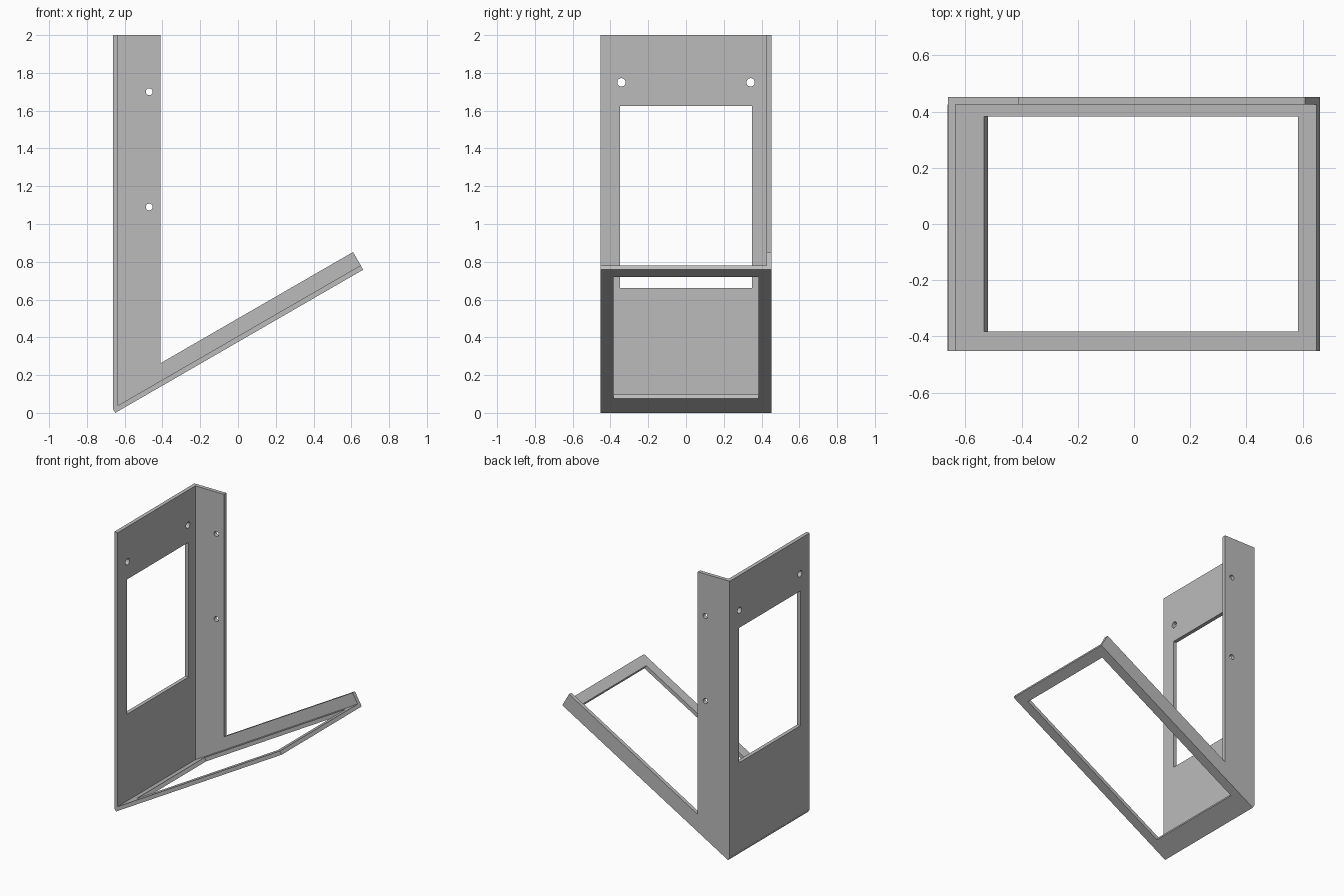
import bpy, bmesh, math
from mathutils import Matrix, Vector

if "Cube" in bpy.data.objects:
    bpy.data.objects.remove(bpy.data.objects["Cube"])

T = 0.027                 # sheet thickness
W = 0.453                 # half width
X = 0.663                 # half depth
TILT = math.radians(30)
ALONG = Vector((math.cos(TILT), 0, math.sin(TILT)))
UP = Vector((-math.sin(TILT), 0, math.cos(TILT)))

grey = bpy.data.materials.new("grey")
grey.use_nodes = True
colour = (0.5, 0.5, 0.5, 1)
grey.diffuse_color = colour
grey.node_tree.nodes["Principled BSDF"].inputs["Base Color"].default_value = colour


def rect(x0, x1, y0, y1):
    return [(x0, y0), (x1, y0), (x1, y1), (x0, y1)]


def circle(cx, cy, r, n=32):
    return [(cx + r * math.cos(2 * math.pi * i / n),
             cy + r * math.sin(2 * math.pi * i / n)) for i in range(n)]


def sheet(name, loops, origin, u, v):
    """Flat sheet: first loop is the outline, the others are holes."""
    curve = bpy.data.curves.new(name, "CURVE")
    curve.dimensions = "2D"
    curve.fill_mode = "BOTH"
    curve.extrude = T / 2
    for loop in loops:
        spline = curve.splines.new("POLY")
        spline.points.add(len(loop) - 1)
        for point, (a, b) in zip(spline.points, loop):
            point.co = (a, b, 0, 1)
        spline.use_cyclic_u = True
    temp = bpy.data.objects.new(name + "_outline", curve)
    bpy.context.collection.objects.link(temp)
    deps = bpy.context.evaluated_depsgraph_get()
    mesh = bpy.data.meshes.new_from_object(temp.evaluated_get(deps))
    bpy.data.objects.remove(temp)
    bpy.data.curves.remove(curve)

    # Place the sheet in its own plane and tidy the solid
    u, v = Vector(u), Vector(v)
    frame = Matrix((u, v, u.cross(v))).transposed().to_4x4()
    mesh.transform(Matrix.Translation(origin) @ frame)
    bm = bmesh.new()
    bm.from_mesh(mesh)
    bmesh.ops.remove_doubles(bm, verts=bm.verts, dist=0.0001)
    bmesh.ops.recalc_face_normals(bm, faces=bm.faces)
    for face in bm.faces:
        face.smooth = False
    bm.to_mesh(mesh)
    bm.free()
    mesh.name = name
    mesh.materials.clear()
    mesh.materials.append(grey)
    obj = bpy.data.objects.new(name, mesh)
    bpy.context.collection.objects.link(obj)
    return obj


# Key points of the side profile
low = Vector((-0.65, 0, 0))
length = (X - low.x) / ALONG.x
tip = low + ALONG * length
heel = low + UP * T
lip = tip + UP * 0.108
inner_x = -0.41
inner_z = lip.z - (lip.x - inner_x) * math.tan(TILT)

# Upright plate with window and two screw holes
sheet("upright_plate",
      [rect(-W, W - T, heel.z, 2), rect(-0.35, 0.35, 0.66, 1.625)]
      + [circle(side * 0.342, 1.75, 0.022) for side in (-1, 1)],
      (-X + T / 2, 0, 0), (0, 1, 0), (0, 0, 1))

# Sloping frame with its large opening
sheet("sloping_frame",
      [rect(0, length, -W, W - T), rect(0.15, 1.44, -0.383, 0.383)],
      low + UP * T / 2, ALONG, (0, 1, 0))

# Side web joining both plates, with two screw holes
outline = [(-X, heel.z), (low.x, low.z), (tip.x, tip.z), (lip.x, lip.z),
           (inner_x, inner_z), (inner_x, 2), (-X, 2)]
sheet("side_web",
      [outline] + [circle(-0.47, z, 0.018) for z in (1.09, 1.70)],
      (0, W - T / 2, 0), (1, 0, 0), (0, 0, 1))
